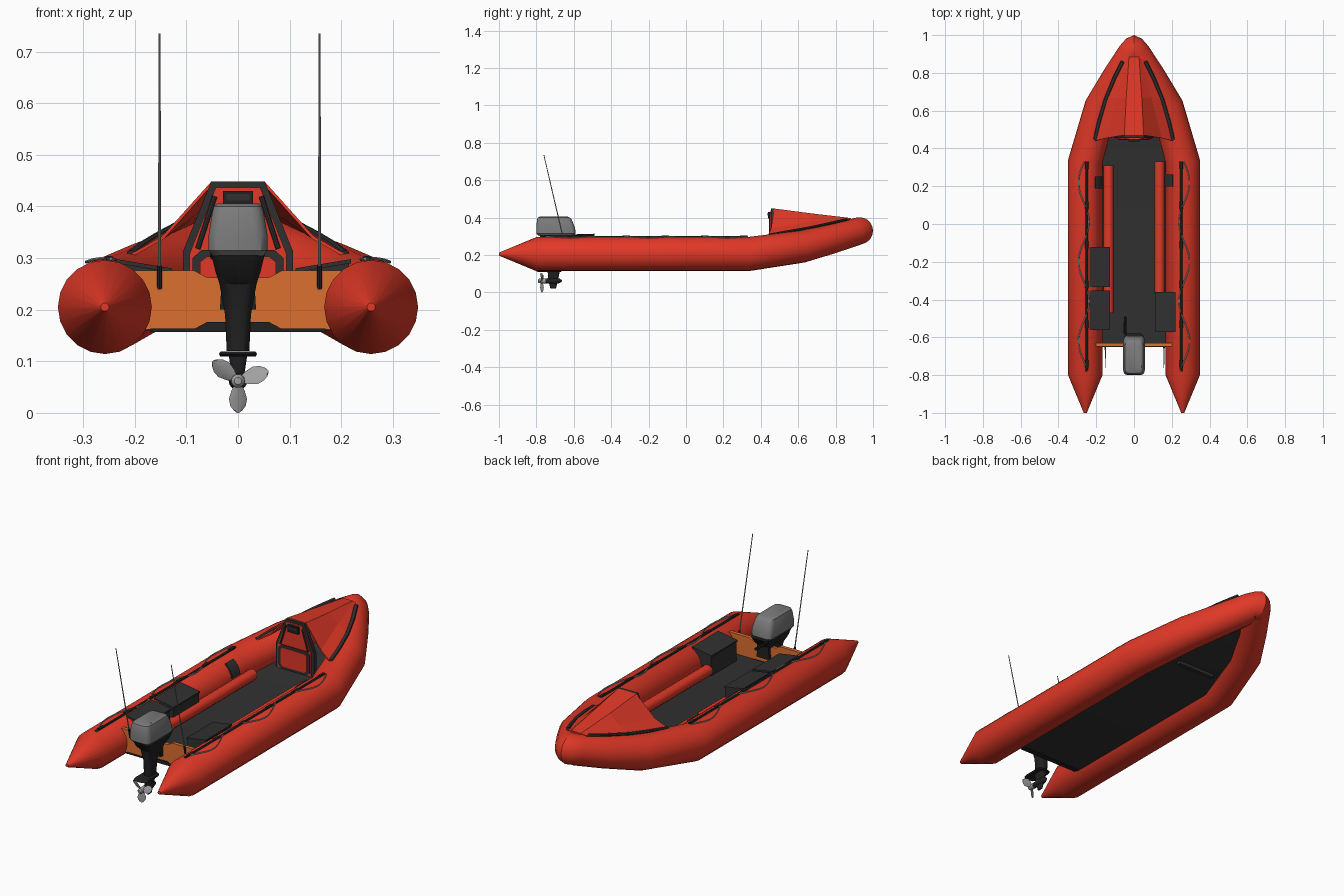
import bpy, bmesh, math
from mathutils import Vector as V

if "Cube" in bpy.data.objects:
    bpy.data.objects.remove(bpy.data.objects["Cube"])


def mat(name, c):
    m = bpy.data.materials.new(name)
    m.diffuse_color = (*c, 1)
    m.use_nodes = True
    m.node_tree.nodes["Principled BSDF"].inputs["Base Color"].default_value = m.diffuse_color
    return m


RED = mat("red_fabric", (0.75, 0.04, 0.02))
DARK = mat("dark_rubber", (0.03, 0.03, 0.03))
BLACK = mat("black_paint", (0.015, 0.015, 0.015))
ORANGE = mat("orange_board", (0.72, 0.16, 0.03))
COWL = mat("cowl_grey", (0.2, 0.2, 0.2))
METAL = mat("metal_grey", (0.35, 0.35, 0.35))


def loft(name, rings, m, caps=True, mirror=False, closed=True):
    """Skin a list of equal-length rings."""
    bm = bmesh.new()
    vs = [[bm.verts.new(p) for p in r] for r in rings]
    n = len(rings[0])
    for a, b in zip(vs, vs[1:]):
        for i in range(n if closed else n - 1):
            j = (i + 1) % n
            bm.faces.new((a[i], a[j], b[j], b[i]))
    if caps:
        bm.faces.new(vs[0])
        bm.faces.new(vs[-1])
    bmesh.ops.recalc_face_normals(bm, faces=bm.faces)
    me = bpy.data.meshes.new(name)
    bm.to_mesh(me)
    bm.free()
    me.materials.append(m)
    o = bpy.data.objects.new(name, me)
    bpy.context.collection.objects.link(o)
    if mirror:
        o.modifiers.new("mirror", 'MIRROR')
    return o


def sweep(name, pts, radii, m, n=8, tans=None, flat=1.0, **kw):
    """Round section swept along points; flat squashes it vertically."""
    pts = [V(p) for p in pts]
    if not isinstance(radii, (list, tuple)):
        radii = [radii] * len(pts)
    rings = []
    for i, p in enumerate(pts):
        t = (pts[min(i + 1, len(pts) - 1)] - p).normalized() + (p - pts[max(i - 1, 0)]).normalized()
        if tans and i in tans:
            t = V(tans[i])
        t.normalize()
        s = t.cross(V((0, 0, 1)))
        s = s.normalized() if s.length > 0.01 else V((1, 0, 0))
        u = s.cross(t)
        rings.append([p + radii[i] * (s * math.cos(a) + u * flat * math.sin(a))
                      for a in (2 * math.pi * k / n for k in range(n))])
    return loft(name, rings, m, **kw)


def rrect(z, hx, y0, y1, r):
    """Rounded rectangle ring at height z."""
    out = []
    for k, (cx, cy) in enumerate(((hx - r, y1 - r), (r - hx, y1 - r), (r - hx, y0 + r), (hx - r, y0 + r))):
        for j in range(4):
            a = math.pi / 2 * k + math.pi / 6 * j
            out.append((cx + r * math.cos(a), cy + r * math.sin(a), z))
    return out


def stack(name, rows, r, m):
    return loft(name, [rrect(*row, min(r, row[1] * 0.9)) for row in rows], m)


def plate(name, half, y0, y1, m):
    """Symmetric x/z outline (right half given top to bottom) extruded in y."""
    o = half + [(-x, z) for x, z in reversed(half)]
    return loft(name, [[(x, y, z) for x, z in o] for y in (y0, y1)], m)


# Buoyancy tubes meeting at the bow
X = 0.258
sweep("buoyancy_tube",
      [(X, -1, .205), (X, -.8, .205), (X, .33, .205), (.177, .62, .245),
       (.088, .78, .286), (.012, .905, .323), (.005, .918, .328), (0, .928, .33)],
      [.008, .091, .091, .086, .079, .074, .073, .072], RED, n=20,
      tans={6: (-.85, .5, 0), 7: (-1, 0, 0)}, mirror=True)
bpy.data.objects["buoyancy_tube"].modifiers["mirror"].merge_threshold = 0.0005

# Floor rising toward the bow
loft("floor", [[(-w, y, z), (w, y, z), (w, y, z + .015), (-w, y, z + .015)]
               for y, w, z in ((-.64, .2, .16), (.33, .2, .16), (.62, .13, .203), (.78, .06, .243), (.9, .012, .3))], DARK)

# Inner floor tubes
for side, y0, y1 in ((-1, -.47, .31), (1, -.37, .33)):
    sweep("inner_tube", [(side * .135, y0, .2), (side * .135, y1, .2)], .027, RED, n=14)

# Transom, lower trim and clamp
plate("transom", [(.06, .262), (.085, .276), (.2, .276), (.2, .162)], -.648, -.63, ORANGE)
plate("transom_trim", [(.17, .164), (.17, .157)], -.652, -.626, BLACK)
plate("transom_pad", [(.06, .176), (.09, .16)], -.652, -.626, BLACK)
plate("motor_clamp", [(.03, .285), (.035, .2)], -.67, -.615, BLACK)

# Side boxes with lids sloping inboard
for side, y0, y1 in ((-1, -.33, -.125), (-1, -.557, -.355), (1, -.567, -.365)):
    c = .182 if side < 0 else .165
    for name, e, za, zb in (("side_box", 0, .17, .272), ("box_lid", .004, .272, .28)):
        xi, xo = c - .05 - e, c + .05 + e
        ring = [(xi, za), (xo, za + (.018 if e else 0)), (xo, zb + .018), (xi, zb)]
        loft(name, [[(side * x, y, z) for x, z in ring] for y in (y0 - e, y1 + e)], DARK)

# Patches wrapped over the tubes
for side, y in ((-1, .22), (1, .23)):
    arc = [math.radians(a) for a in (125, 137, 149, 161, 173)]
    ring = [(r, a) for r, seq in ((.096, arc), (.085, arc[::-1])) for a in seq]
    loft("tube_patch", [[(side * (X + r * math.cos(a)), yy, .205 + r * math.sin(a)) for r, a in ring]
                        for yy in (y - .032, y + .032)], DARK)

# Rail strips and scalloped grab ropes
sweep("tube_rail", [(.25, -.78, .297), (.25, .325, .297)], .006, DARK, mirror=True)
rope = []
for i in range(57):
    y = -.78 + 1.11 * i / 56
    x = .266 + .028 * math.cos(2 * math.pi * (y - .22) / .42)
    rope.append((x, y, .207 + math.sqrt(.0925 ** 2 - (x - X) ** 2)))
sweep("grab_rope", rope, .003, METAL, n=6, mirror=True)
for k in range(6):
    y = -.74 + k * .21
    sweep("rope_anchor", [(.25, y - .02, .3), (.25, y + .02, .3)], .009, BLACK, n=8, flat=.5, mirror=True)

# Bow canopy and its edge strips
half = [[(.05, .47, .446), (.145, .455, .34), (.205, .44, .306)],
        [(.04, .67, .42), (.09, .67, .378), (.148, .66, .342)],
        [(.026, .88, .395), (.036, .88, .393), (.05, .872, .388)]]
can = loft("bow_canopy", [[(-x, y, z) for x, y, z in reversed(h)] + h for h in half], RED, caps=False, closed=False)
sol = can.modifiers.new("thickness", 'SOLIDIFY')
sol.thickness = .006
sol.offset = 0
loft("canopy_nose", [[(-x, y, z) for x, y, z in reversed(half[2])] + half[2],
                     [(x * s, .905, .38) for x, s in ((-.05, 1), (-.036, 1), (-.026, 1), (.026, 1), (.036, 1), (.05, 1))]],
     RED, caps=False, closed=False)
sweep("canopy_strip", [(.207, .445, .308), (.185, .54, .325), (.15, .66, .346), (.105, .77, .37), (.06, .86, .391)],
      .01, DARK, n=8, flat=.7, mirror=True)

# Console bulkhead with frame, panel, hatch and instruments
plate("console_frame", [(.052, .448), (.107, .312), (.107, .165)], .455, .475, DARK)
plate("console_panel", [(.043, .437), (.094, .308), (.094, .18)], .451, .46, RED)
plate("hatch_frame", [(.07, .316), (.088, .3), (.088, .21), (.07, .195)], .447, .455, DARK)
plate("hatch_panel", [(.06, .303), (.074, .292), (.074, .22), (.06, .208)], .444, .45, RED)
plate("instrument_box", [(.029, .43), (.029, .395)], .438, .455, BLACK)
plate("instrument_face", [(.022, .424), (.022, .412)], .436, .44, DARK)
sweep("console_brace", [(.045, .45, .42), (.078, .449, .318)], .005, DARK, mirror=True)

# Outboard motor
stack("motor_cowl", [(.305, .05, -.79, -.6), (.315, .057, -.8, -.59), (.345, .057, -.8, -.593),
                     (.388, .05, -.797, -.61), (.4, .047, -.792, -.62), (.406, .04, -.782, -.635)], .024, COWL)
stack("motor_leg", [(.308, .052, -.785, -.58), (.275, .044, -.77, -.6), (.25, .036, -.745, -.63),
                    (.19, .025, -.735, -.67), (.12, .022, -.735, -.67)], .02, BLACK)
stack("cavitation_plate", [(.119, .034, -.79, -.67), (.114, .037, -.8, -.665), (.109, .034, -.79, -.67)], .025, BLACK)
stack("lower_unit", [(.112, .018, -.74, -.675), (.06, .01, -.735, -.685), (.022, .004, -.725, -.695)], .012, BLACK)
sweep("gear_case", [(0, -.662, .062), (0, -.675, .062), (0, -.7, .062), (0, -.755, .062)],
      [.003, .012, .018, .013], BLACK, n=14)
sweep("tiller_handle", [(-.03, -.61, .3), (-.047, -.575, .304), (-.047, -.49, .307)], [.008, .008, .007], BLACK)

# Propeller
sweep("propeller_hub", [(0, -.752, .062), (0, -.785, .062), (0, -.792, .062)], [.014, .013, .007], METAL, n=14)
for deg in (270, 18, 142):
    a = math.radians(deg)
    d, s = V((math.cos(a), 0, math.sin(a))), V((-math.sin(a), 0, math.cos(a)))
    w = (s + V((0, .55, 0))).normalized()
    nrm = d.cross(w)
    rings = []
    for t, wd in ((.008, .008), (.02, .015), (.035, .02), (.048, .017), (.057, .01), (.062, .002)):
        c = V((0, -.77, .062)) + d * t
        rings.append([c + w * wd * math.cos(q) + nrm * .002 * math.sin(q)
                      for q in (math.pi / 4 * k for k in range(8))])
    loft("propeller_blade", rings, METAL)

# Whip antennas
for x in (-.152, .158):
    sweep("antenna", [(x, -.65, .262), (x, -.76, .735)], [.003, .002], METAL, n=8)
    sweep("antenna_base", [(x, -.646, .24), (x, -.655, .285)], .005, BLACK, n=8)

# Smooth shading with sharp creases kept
bpy.ops.object.select_all(action='DESELECT')
for o in bpy.data.objects:
    o.select_set(True)
bpy.context.view_layer.objects.active = can
bpy.ops.object.shade_smooth_by_angle(angle=math.radians(30))
can.data.shade_flat()
